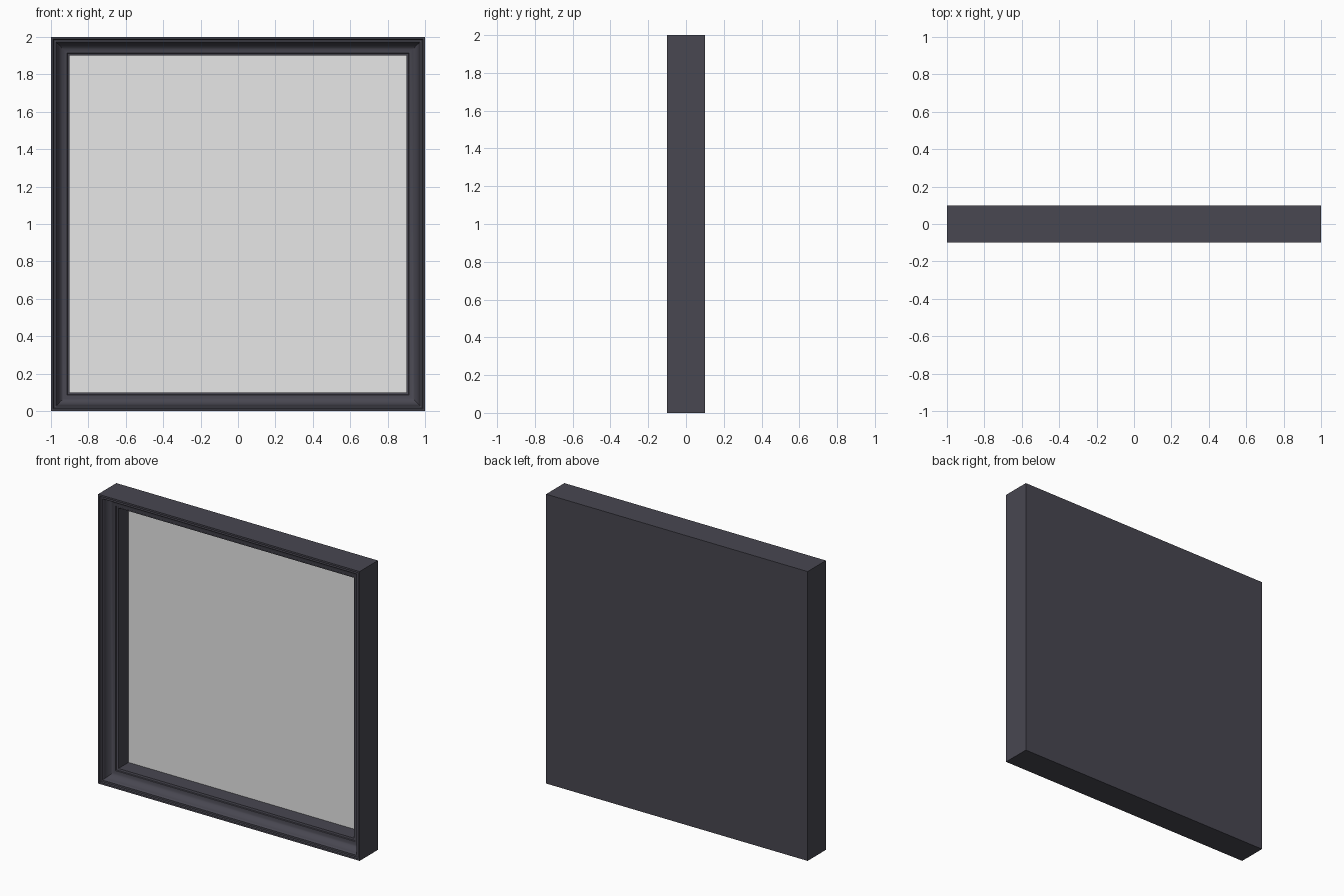
import bpy, bmesh, math

cube = bpy.data.objects.get("Cube")
if cube:
    bpy.data.objects.remove(cube, do_unlink=True)

HALF, DEPTH, BORDER, PANEL = 1.0, 0.2, 0.1, 0.19


def material(name, rgb):
    m = bpy.data.materials.new(name)
    m.use_nodes = True
    m.diffuse_color = (*rgb, 1)
    m.node_tree.nodes["Principled BSDF"].inputs["Base Color"].default_value = (*rgb, 1)
    return m


def make_object(name, bm, mat):
    bmesh.ops.recalc_face_normals(bm, faces=bm.faces)
    mesh = bpy.data.meshes.new(name)
    bm.to_mesh(mesh)
    bm.free()
    mesh.materials.append(mat)
    obj = bpy.data.objects.new(name, mesh)
    bpy.context.collection.objects.link(obj)
    return obj


def square_ring(bm, inset, depth):
    h = HALF - inset
    return [bm.verts.new((sx * h, depth - DEPTH / 2, HALF + sz * h))
            for sx, sz in ((-1, -1), (1, -1), (1, 1), (-1, 1))]


charcoal = material("charcoal", (0.065, 0.063, 0.082))
light_grey = material("light grey", (0.8, 0.8, 0.8))

# Moulding profile as (inset, depth): outer side, stepped lip, cove, inner wall
profile = [(0, DEPTH), (0, 0), (0.012, 0), (0.016, 0.008), (0.028, 0.008), (0.033, 0.016)]
for i in range(1, 9):
    a = i / 8 * math.pi / 2
    profile.append((0.085 - 0.052 * math.cos(a), 0.016 + 0.054 * math.sin(a)))
profile += [(0.088, 0.076), (BORDER, 0.08), (BORDER, PANEL + 0.002)]

# Mitred frame with a closed back
bm = bmesh.new()
rings = [square_ring(bm, *p) for p in profile]
for a, b in zip(rings, rings[1:]):
    for i in range(4):
        j = (i + 1) % 4
        bm.faces.new((a[i], a[j], b[j], b[i]))
bm.faces.new(rings[0])
bm.faces.new(rings[-1])
frame = make_object("frame", bm, charcoal)
bpy.context.view_layer.objects.active = frame
frame.select_set(True)
bpy.ops.object.shade_smooth_by_angle(angle=math.radians(30))
frame.select_set(False)

# Thin blank panel resting against the backing
bm = bmesh.new()
front = square_ring(bm, BORDER, PANEL)
back = square_ring(bm, BORDER, PANEL + 0.001)
bm.faces.new(front)
bm.faces.new(back)
for i in range(4):
    j = (i + 1) % 4
    bm.faces.new((front[i], front[j], back[j], back[i]))
make_object("picture_panel", bm, light_grey)
